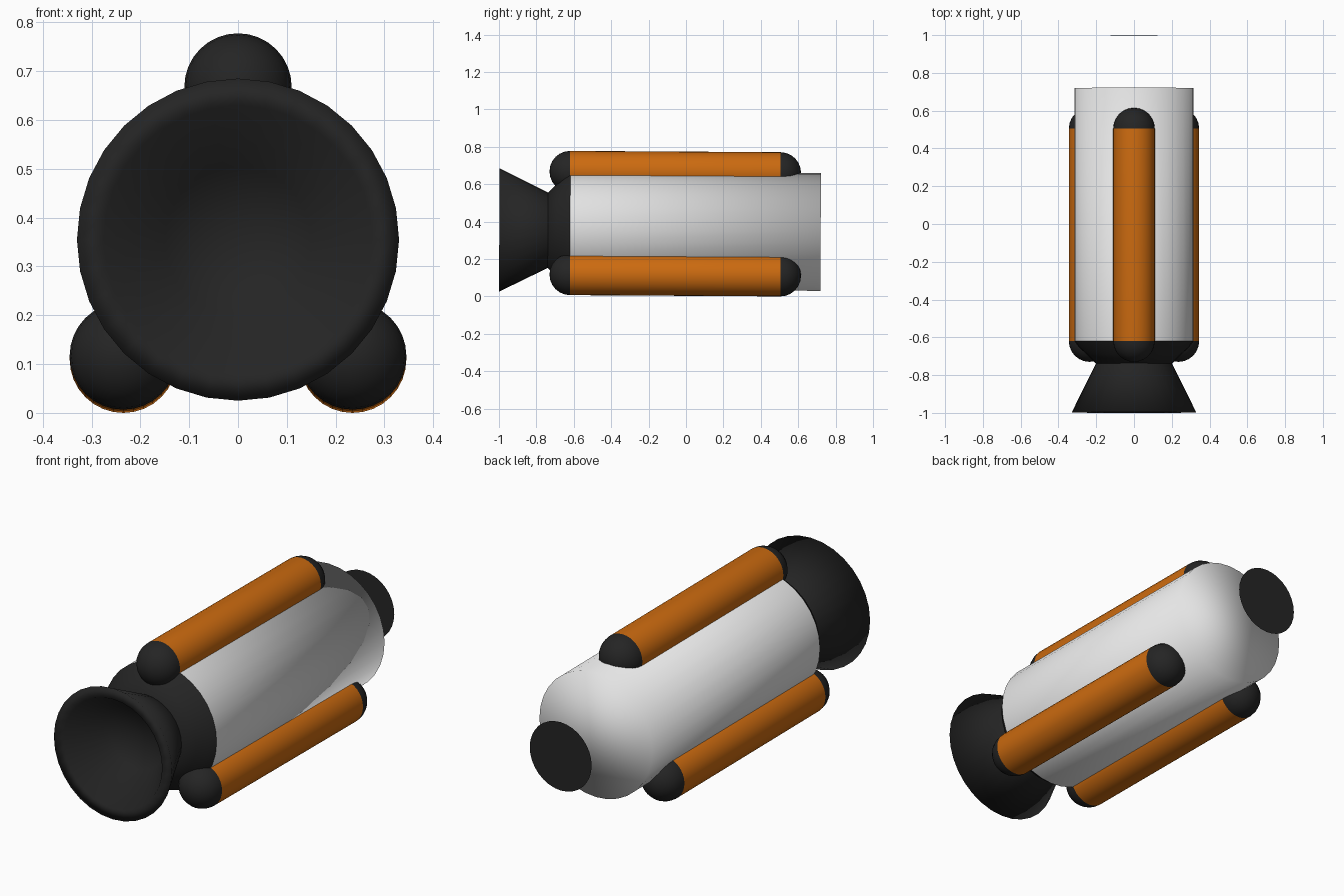
import bpy, math

if "Cube" in bpy.data.objects:
    bpy.data.objects.remove(bpy.data.objects["Cube"])

AXIS_Z, TILT = 0.349, -0.006   # centre line height and slight nose-down tilt


def material(name, rgb):
    m = bpy.data.materials.new(name)
    m.diffuse_color = (*rgb, 1)
    m.use_nodes = True
    m.node_tree.nodes["Principled BSDF"].inputs["Base Color"].default_value = m.diffuse_color
    return m


BLACK = material("black", (0.018, 0.018, 0.018))
WHITE = material("white", (0.78, 0.78, 0.78))
ORANGE = material("orange", (0.60, 0.145, 0.005))


def lathe(name, profile, mats, sides=32, x=0, z=AXIS_Z, cap=False, rule=None):
    """Spin (radius, y) points around the y axis; outside is traced towards +y."""
    verts, rings, faces = [], [], []
    for r, y in profile:
        n = 1 if r == 0 else sides
        rings.append([len(verts) + i for i in range(n)])
        for i in range(n):
            t = 2 * math.pi * i / sides
            verts.append((r * math.cos(t), y, r * math.sin(t)))
    for a, b in zip(rings, rings[1:]):
        for i in range(sides):
            j = (i + 1) % sides
            quad = [a[i % len(a)], b[i % len(b)], b[j % len(b)], a[j % len(a)]]
            faces.append(list(dict.fromkeys(quad)))
    if cap:
        faces.append(rings[-1][::-1])
    me = bpy.data.meshes.new(name)
    me.from_pydata(verts, [], faces)
    for m in mats:
        me.materials.append(m)
    for p in me.polygons:
        p.use_smooth = True
        if rule:
            p.material_index = rule(p.center)
    ob = bpy.data.objects.new(name, me)
    ob.location = (x, 0, z)
    ob.rotation_euler.x = TILT
    bpy.context.collection.objects.link(ob)
    return ob


# Main hull, flat nose with soft shading
lathe("hull", [(0.315, -0.62), (0.315, 0.72)], [WHITE], cap=True)

# Rear shoulder between hull and nozzle
lathe("rear_shoulder", [(0, -0.74), (0.2, -0.74), (0.25, -0.69),
                        (0.29, -0.655), (0.315, -0.62)], [BLACK])

# Engine bell: inner dish, rim, outer cone
lathe("engine_bell", [(0, -0.78), (0.15, -0.80), (0.275, -0.998),
                      (0.33, -0.998), (0.2, -0.735)], [BLACK])

# Floating disc ahead of the nose
lathe("nose_disc", [(0.173, 1.0)], [BLACK], cap=True)

# Three side tanks with domed black ends
R, Y0, Y1 = 0.11, -0.62, 0.505
arc = [math.pi / 2 * i / 6 for i in range(7)]
tank = [(R * math.sin(a) if a else 0, Y0 - R * math.cos(a)) for a in arc]
tank += [(R * math.sin(a) if a else 0, Y1 + R * math.cos(a)) for a in reversed(arc)]
for name, x, z in (("top_tank", 0, 0.664), ("left_tank", -0.235, 0.113),
                   ("right_tank", 0.235, 0.113)):
    lathe(name, tank, [ORANGE, BLACK], x=x, z=z,
          rule=lambda c: int(not Y0 < c.y < Y1))
